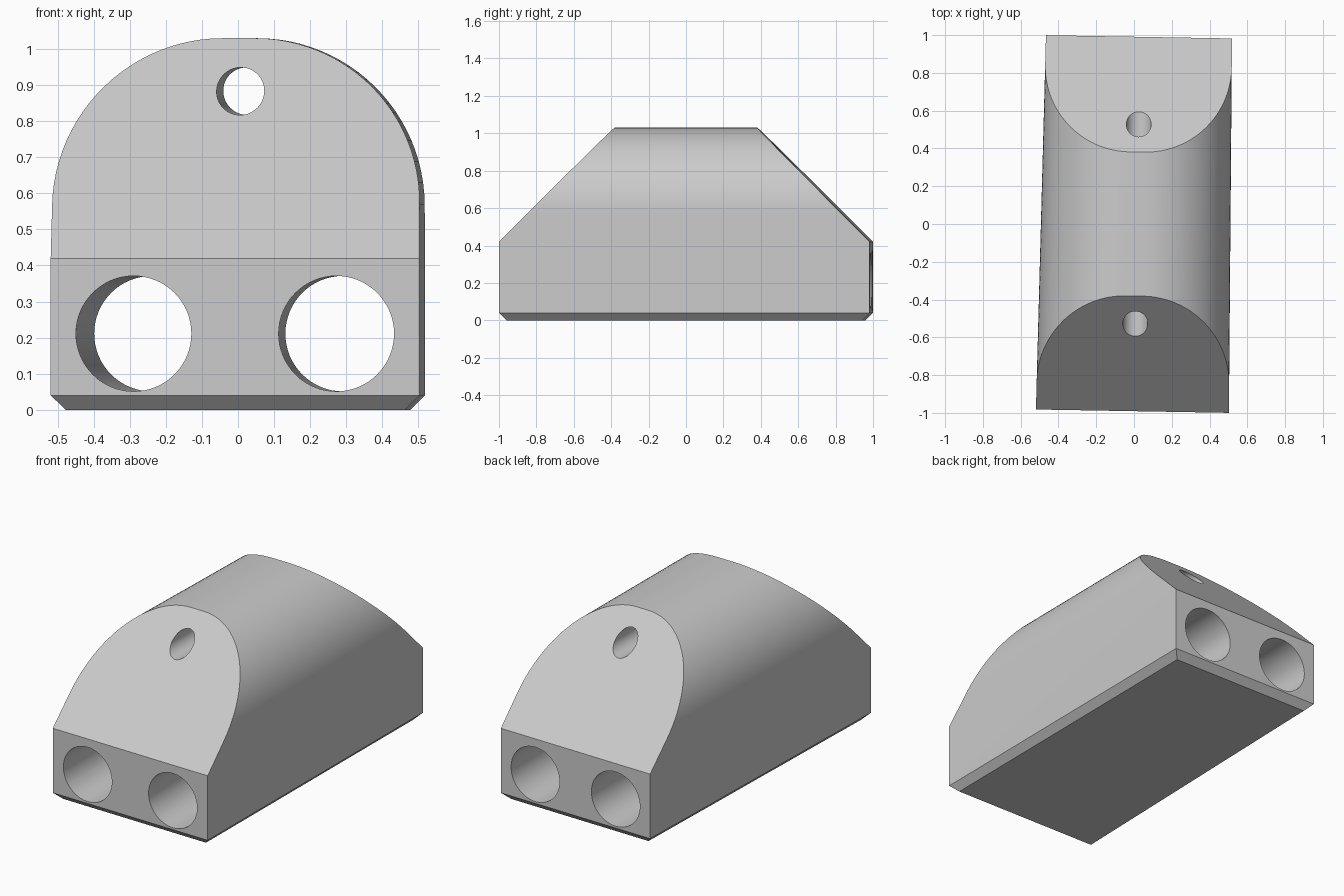
import bpy, bmesh
from math import pi, sin, cos, radians
from mathutils import Vector

cube = bpy.data.objects.get("Cube")
if cube:
    bpy.data.objects.remove(cube, do_unlink=True)

HALF_LEN, HEIGHT, SHOULDER_R = 0.991, 1.03, 0.46
FRONT_W, BACK_W = 0.511, 0.4925      # half widths: the body tapers to the back
SLOPE_Z, CHAMFER = 0.42, 0.04
ARC_STEPS = 24

grey = bpy.data.materials.new("light grey")
grey.use_nodes = True
grey.diffuse_color = (0.6, 0.6, 0.6, 1)
grey.node_tree.nodes["Principled BSDF"].inputs["Base Color"].default_value = (0.6, 0.6, 0.6, 1)


def profile(half_width, y):
    """Arched cross-section: straight walls, round shoulders, narrow flat top."""
    cx, cz = half_width - SHOULDER_R, HEIGHT - SHOULDER_R
    right = [(half_width, 0)]
    for i in range(ARC_STEPS + 1):
        a = pi / 2 * i / ARC_STEPS
        right.append((cx + SHOULDER_R * cos(a), cz + SHOULDER_R * sin(a)))
    left = [(-x, z) for x, z in reversed(right)]
    return [Vector((x, y, z)) for x, z in right + left]


def cut(bm, point, normal):
    """Slice off everything beyond a plane and cap the opening."""
    geom = bm.verts[:] + bm.edges[:] + bm.faces[:]
    bmesh.ops.bisect_plane(bm, geom=geom, dist=1e-6, plane_co=point,
                           plane_no=Vector(normal).normalized(), clear_outer=True)
    rim = [e for e in bm.edges if e.is_boundary]
    bmesh.ops.contextual_create(bm, geom=rim)


def make_object(name, bm):
    bmesh.ops.recalc_face_normals(bm, faces=bm.faces[:])
    mesh = bpy.data.meshes.new(name)
    bm.to_mesh(mesh)
    bm.free()
    mesh.materials.append(grey)
    obj = bpy.data.objects.new(name, mesh)
    bpy.context.collection.objects.link(obj)
    return obj


# Arched body lofted from front to back
bm = bmesh.new()
front = [bm.verts.new(p) for p in profile(FRONT_W, -HALF_LEN)]
back = [bm.verts.new(p) for p in profile(BACK_W, HALF_LEN)]
bm.faces.new(front)
bm.faces.new(back[::-1])
for i in range(len(front)):
    j = (i + 1) % len(front)
    bm.faces.new((front[i], back[i], back[j], front[j]))
bmesh.ops.recalc_face_normals(bm, faces=bm.faces[:])

# Sloped ends and the chamfer around the base
taper = (FRONT_W - BACK_W) / (2 * HALF_LEN)
for s in (-1, 1):
    cut(bm, (0, s * HALF_LEN, SLOPE_Z), (0, s, 1))
    cut(bm, (0, s * HALF_LEN, CHAMFER), (0, s, -1))
    cut(bm, (s * FRONT_W, -HALF_LEN, CHAMFER), (s, taper, -1))
body = make_object("arched_body", bm)


def bore(name, x_front, x_back, z, radius):
    """Drill a round passage through the body from end to end."""
    a, b = Vector((x_front, -HALF_LEN, z)), Vector((x_back, HALF_LEN, z))
    a, b = a + (a - b) * 0.1, b + (b - a) * 0.1
    tool = bmesh.new()
    bmesh.ops.create_cone(tool, cap_ends=True, segments=64, radius1=radius,
                          radius2=radius, depth=(b - a).length)
    cutter = make_object(name, tool)
    cutter.hide_render = True
    cutter.location = (a + b) / 2
    cutter.rotation_euler = (b - a).to_track_quat('Z', 'Y').to_euler()
    mod = body.modifiers.new(name, 'BOOLEAN')
    mod.operation, mod.solver, mod.object = 'DIFFERENCE', 'EXACT', cutter
    bpy.ops.object.modifier_apply(modifier=name)
    bpy.data.objects.remove(cutter, do_unlink=True)


bpy.ops.object.select_all(action='DESELECT')
body.select_set(True)
bpy.context.view_layer.objects.active = body

# Two wide bores that follow the side walls, one small bore near the top
for s, side in ((-1, "right"), (1, "left")):
    bore(side + "_bore", s * 0.281, s * 0.265, 0.211, 0.16)
bore("top_bore", 0.007, 0.007, 0.883, 0.066)

bpy.ops.object.shade_smooth_by_angle(angle=radians(30))

# Slight turn on the ground
body.rotation_euler.z = radians(-1)
body.location.x = 0.009
